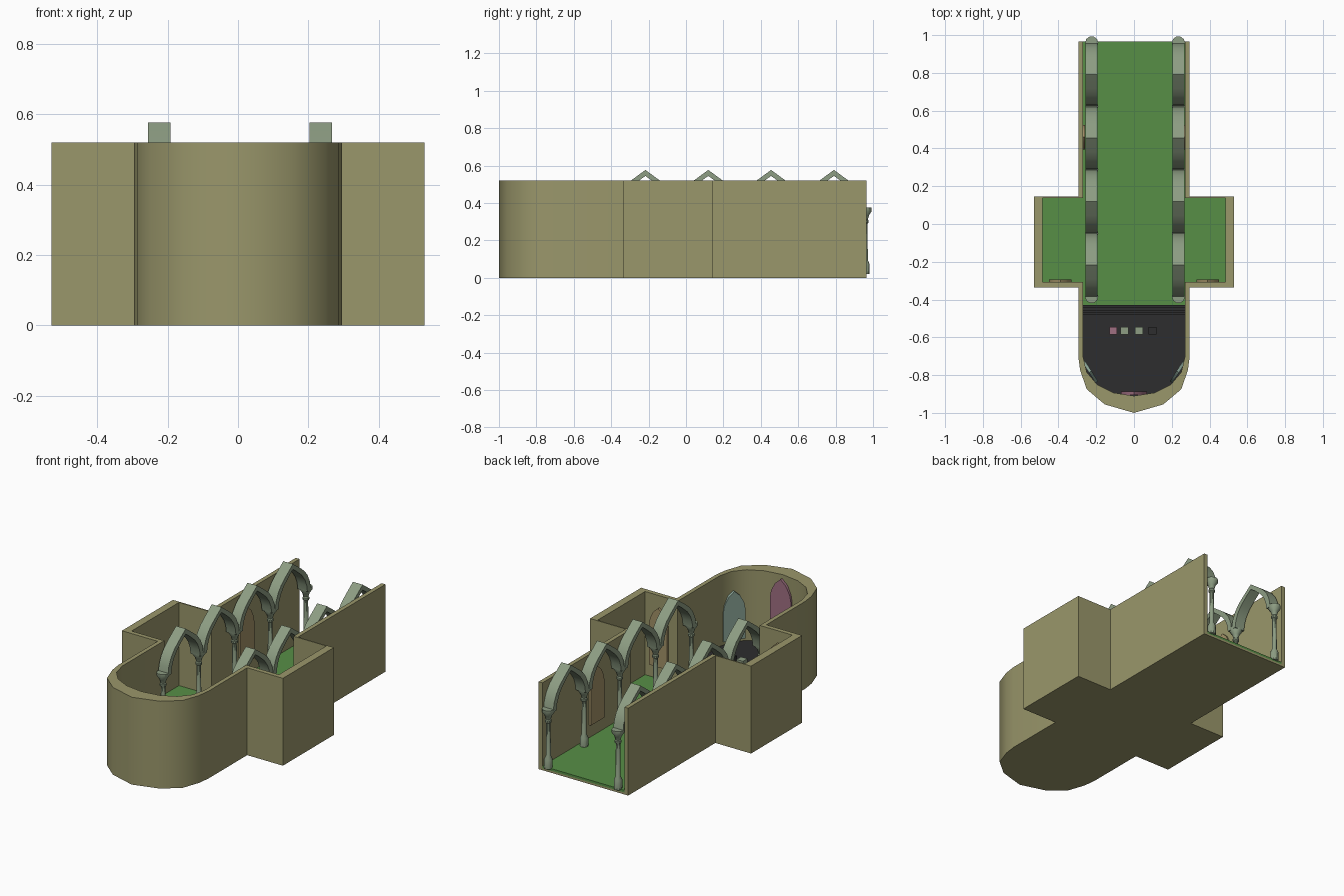
import bpy, bmesh, math
from mathutils import Matrix, Vector

cube = bpy.data.objects.get("Cube")
if cube:
    bpy.data.objects.remove(cube, do_unlink=True)


def material(name, r, g, b):
    lin = [(c / 255 / 12.92) if c < 11 else ((c / 255 + 0.055) / 1.055) ** 2.4 for c in (r, g, b)]
    m = bpy.data.materials.new(name)
    m.use_nodes = True
    m.diffuse_color = (*lin, 1)
    m.node_tree.nodes["Principled BSDF"].inputs["Base Color"].default_value = (*lin, 1)
    return m


SAND = material("sandstone", 154, 151, 107)
GREEN = material("green floor", 87, 143, 70)
STONE = material("pale grey green stone", 141, 157, 131)
BLACK = material("black stone", 45, 45, 46)
PINK = material("pink glass", 160, 112, 130)
TEAL = material("teal glass", 140, 166, 152)
TAN = material("tan panel", 163, 146, 104)


def finish(name, bm, mat, matrix=Matrix()):
    bmesh.ops.recalc_face_normals(bm, faces=bm.faces)
    mesh = bpy.data.meshes.new(name)
    bm.to_mesh(mesh)
    bm.free()
    mesh.materials.append(mat)
    mesh.shade_smooth()
    mesh.set_sharp_from_angle(angle=math.radians(35))
    obj = bpy.data.objects.new(name, mesh)
    obj.matrix_world = matrix
    bpy.context.collection.objects.link(obj)
    return obj


def prism(name, outline, low, high, mat, matrix=Matrix()):
    """Extrude a flat outline along local z."""
    bm = bmesh.new()
    face = bm.faces.new([bm.verts.new((x, y, low)) for x, y in outline])
    new = bmesh.ops.extrude_face_region(bm, geom=[face])["geom"]
    bmesh.ops.translate(bm, vec=(0, 0, high - low),
                        verts=[v for v in new if isinstance(v, bmesh.types.BMVert)])
    return finish(name, bm, mat, matrix)


def mirrored(half):
    """Complete a half outline that ends on the x = 0 line."""
    return half + [(-x, y) for x, y in reversed(half[:-1])]


# Cross-shaped plan with a rounded apse
WALL_TOP, FLOOR = 0.52, 0.025
outer = [(0.295, 0.965), (0.295, 0.145), (0.53, 0.145), (0.53, -0.335), (0.295, -0.335),
         (0.295, -0.70), (0.285, -0.775), (0.25, -0.875), (0.155, -0.955), (0, -1.0)]
apse = [(0.27, -0.70), (0.25, -0.785), (0.195, -0.85), (0.11, -0.893), (0, -0.91)]
inner = [(0.27, 0.965), (0.27, 0.138), (0.485, 0.138), (0.485, -0.308), (0.27, -0.308)] + apse
room = mirrored(inner)
prism("walls", mirrored(outer) + room[::-1], 0, WALL_TOP, SAND)
prism("base_plate", room, 0, 0.012, SAND)
prism("floor", room, 0.012, FLOOR, GREEN)

# Stepped dais in the apse
STEPS = 5
for i in range(STEPS):
    z = FLOOR + i * 0.015
    prism(f"dais_step_{i + 1}", mirrored([(0.27, -0.43 - i * 0.012)] + apse), z, z + 0.015, BLACK)
DAIS = FLOOR + STEPS * 0.015

# Row of small blocks on the dais
for i, (x, mat) in enumerate([(-0.11, PINK), (-0.05, STONE), (0.027, STONE), (0.097, BLACK)]):
    r = 0.021
    prism(f"dais_block_{i + 1}", [(x - r, -0.565 - r), (x + r, -0.565 - r),
                                  (x + r, -0.565 + r), (x - r, -0.565 + r)],
          DAIS, DAIS + 2 * r, mat)


# Pointed windows and panels
def window(name, x, y, facing, low, high, width, mat):
    w, spring = width / 2, high - width * 0.9
    side = [(w, low), (w, spring), (w * 0.88, spring + (high - spring) * 0.35),
            (w * 0.52, spring + (high - spring) * 0.74), (0, high)]
    n = Vector((facing[0], facing[1], 0)).normalized()
    across = Vector((0, 0, 1)).cross(n)
    m = Matrix((across, (0, 0, 1), n)).transposed().to_4x4()
    m.translation = (x, y, 0)
    prism(name, mirrored(side), -0.008, 0.008, mat, m)


window("apse_centre_window", 0, -0.896, (0, 1), 0.15, 0.50, 0.14, PINK)
for label, s in (("left", 1), ("right", -1)):
    window(f"apse_{label}_window", s * 0.232, -0.782, (-s * 0.84, 0.54), 0.12, 0.41, 0.13, TEAL)
    window(f"transept_{label}_panel", s * 0.39, -0.302, (0, 1), 0.10, 0.45, 0.12, TAN)
    window(f"nave_{label}_panel", s * 0.267, 0.46, (-s, 0), 0.10, 0.43, 0.13, TAN)


# Columns turned from a profile
def column(name, x, y):
    profile = [(0, 0), (0.023, 0), (0.023, 0.055), (0.014, 0.075), (0.012, 0.27), (0.018, 0.275),
               (0.018, 0.288), (0.014, 0.293), (0.021, 0.315), (0.035, 0.335), (0.035, 0.355), (0, 0.355)]
    bm = bmesh.new()
    verts = [bm.verts.new((r, 0, z)) for r, z in profile]
    edges = [bm.edges.new(pair) for pair in zip(verts, verts[1:])]
    bmesh.ops.spin(bm, geom=verts + edges, cent=(0, 0, 0), axis=(0, 0, 1),
                   angle=math.tau, steps=10, use_duplicate=False)
    bmesh.ops.remove_doubles(bm, verts=bm.verts, dist=0.0002)
    finish(name, bm, STONE, Matrix.Translation((x, y, FLOOR - 0.005)))


# Pointed arches between the columns
FIRST, GAP, BAYS = -0.385, 0.336, 4
arch_out = [(0.168, 0.36), (0.16, 0.41), (0.14, 0.455), (0.11, 0.493), (0.075, 0.522), (0, 0.577)]
arch_in = [(0.136, 0.36), (0.13, 0.40), (0.113, 0.44), (0.085, 0.477), (0.032, 0.522), (0, 0.545)]
arch = mirrored(arch_out) + mirrored(arch_in)[::-1]
# local x -> world y, local y -> world z, local z -> world x
turn = Matrix(((0, 0, 1, 0), (1, 0, 0, 0), (0, 1, 0, 0), (0, 0, 0, 1)))
for label, x in (("left", 0.235), ("right", -0.224)):
    for i in range(BAYS + 1):
        column(f"{label}_column_{i + 1}", x, FIRST + i * GAP)
    for i in range(BAYS):
        place = Matrix.Translation((x, FIRST + (i + 0.5) * GAP, 0)) @ turn
        prism(f"{label}_arch_{i + 1}", arch, -0.032, 0.032, STONE, place)
